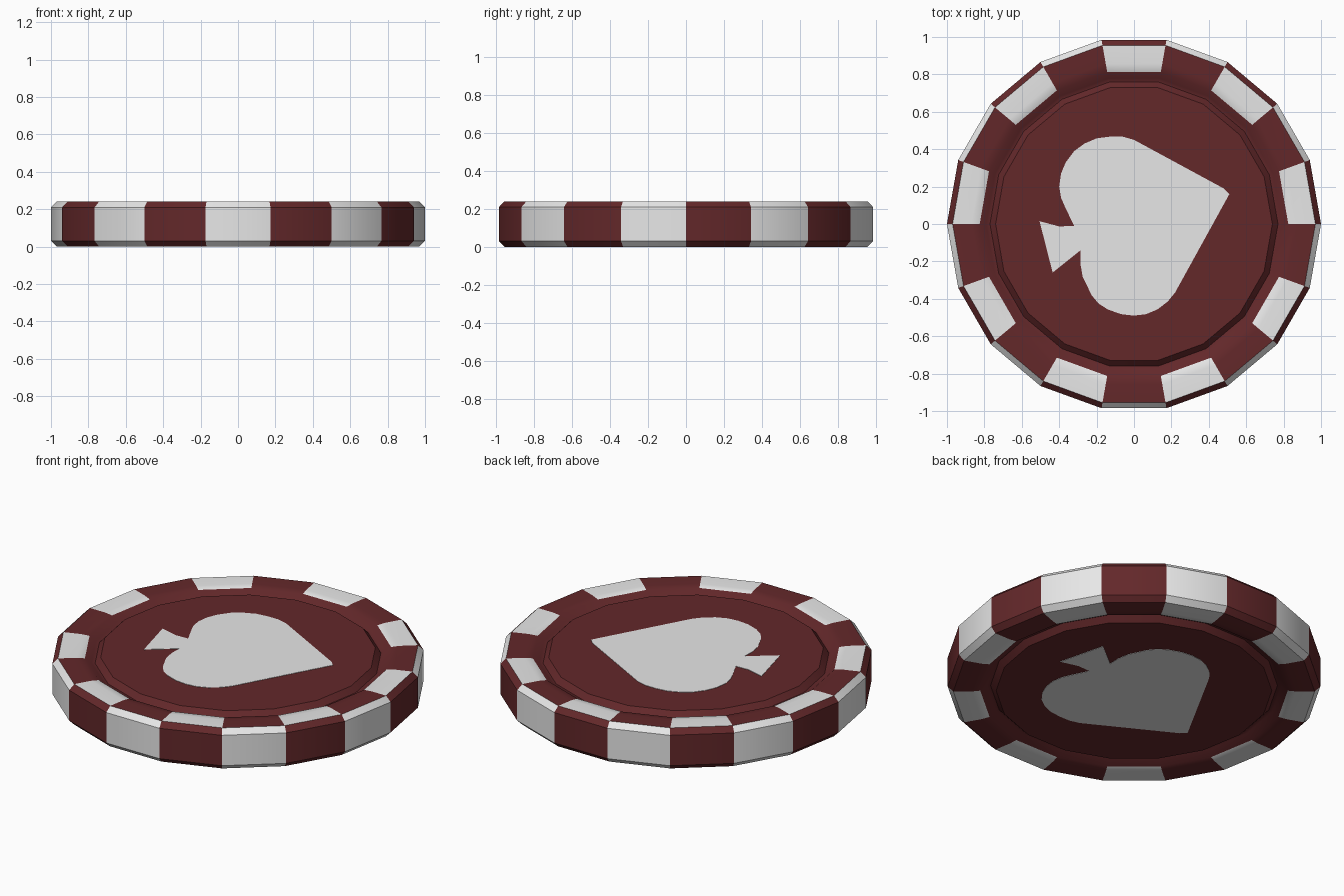
import bpy, bmesh, math

if "Cube" in bpy.data.objects:
    bpy.data.objects.remove(bpy.data.objects["Cube"])

SIDES = 18
HEIGHT = 0.24


def material(name, rgb):
    m = bpy.data.materials.new(name)
    m.diffuse_color = (*rgb, 1.0)
    m.use_nodes = True
    m.node_tree.nodes["Principled BSDF"].inputs["Base Color"].default_value = m.diffuse_color
    return m


red = material("dark_red", (0.125, 0.021, 0.023))
white = material("off_white", (0.8, 0.8, 0.8))


def finish(bm, name, mats):
    bmesh.ops.recalc_face_normals(bm, faces=bm.faces[:])
    mesh = bpy.data.meshes.new(name)
    bm.to_mesh(mesh)
    bm.free()
    for m in mats:
        mesh.materials.append(m)
    ob = bpy.data.objects.new(name, mesh)
    bpy.context.collection.objects.link(ob)
    return ob


# Chip body: upper half profile (radius, height), mirrored for the lower half
top_half = [(0.74, 0.235), (0.77, 0.203), (0.79, 0.207), (0.825, 0.235),
            (0.87, 0.24), (0.97, 0.24), (1.0, 0.21)]
profile = top_half + [(r, HEIGHT - z) for r, z in reversed(top_half)]

bm = bmesh.new()
rings = []
for r, z in profile:
    rings.append([bm.verts.new((r * math.cos(2 * math.pi * k / SIDES),
                                r * math.sin(2 * math.pi * k / SIDES), z))
                  for k in range(SIDES)])
for a, b in zip(rings, rings[1:]):
    for k in range(SIDES):
        j = (k + 1) % SIDES
        f = bm.faces.new((a[k], a[j], b[j], b[k]))
        c = f.calc_center_median()
        inner = min(math.hypot(v.co.x, v.co.y) for v in f.verts)
        # alternating blocks; the top rim is shifted one step from the wall
        on_top_rim = all(v.co.z > 0.22 for v in f.verts)
        parity = 0 if on_top_rim else 1
        if inner > 0.82 and k % 2 == parity:
            f.material_index = 1
bm.faces.new(rings[0])
bm.faces.new(rings[-1])
body = finish(bm, "chip_body", [red, white])

bpy.ops.object.select_all(action='DESELECT')
body.select_set(True)
bpy.context.view_layer.objects.active = body
bpy.ops.object.shade_smooth_by_angle(angle=math.radians(40))

# Spade outline, seen from the top
spade = [(0.51, 0.16), (0.48, 0.19), (0.0, 0.45), (-0.06, 0.467), (-0.13, 0.467),
         (-0.20, 0.458), (-0.265, 0.43), (-0.32, 0.39), (-0.365, 0.33),
         (-0.39, 0.27), (-0.40, 0.20), (-0.39, 0.14), (-0.366, 0.085),
         (-0.32, -0.01), (-0.40, -0.013), (-0.505, 0.015), (-0.435, -0.26),
         (-0.285, -0.14), (-0.287, -0.21), (-0.275, -0.28), (-0.227, -0.38),
         (-0.19, -0.425), (-0.14, -0.457), (-0.07, -0.482), (0.0, -0.49),
         (0.065, -0.482), (0.125, -0.457), (0.18, -0.415), (0.22, -0.366)]


def spade_plate(name, sign, z0, z1):
    bm = bmesh.new()
    face = bm.faces.new([bm.verts.new((sign * x, sign * y, z0)) for x, y in spade])
    out = bmesh.ops.extrude_face_region(bm, geom=[face])
    for v in out["geom"]:
        if isinstance(v, bmesh.types.BMVert):
            v.co.z = z1
    finish(bm, name, [white])


# Thin spade inlays on both sides; the lower one is turned half way round
spade_plate("top_spade", 1, 0.233, 0.237)
spade_plate("bottom_spade", -1, 0.007, 0.003)
